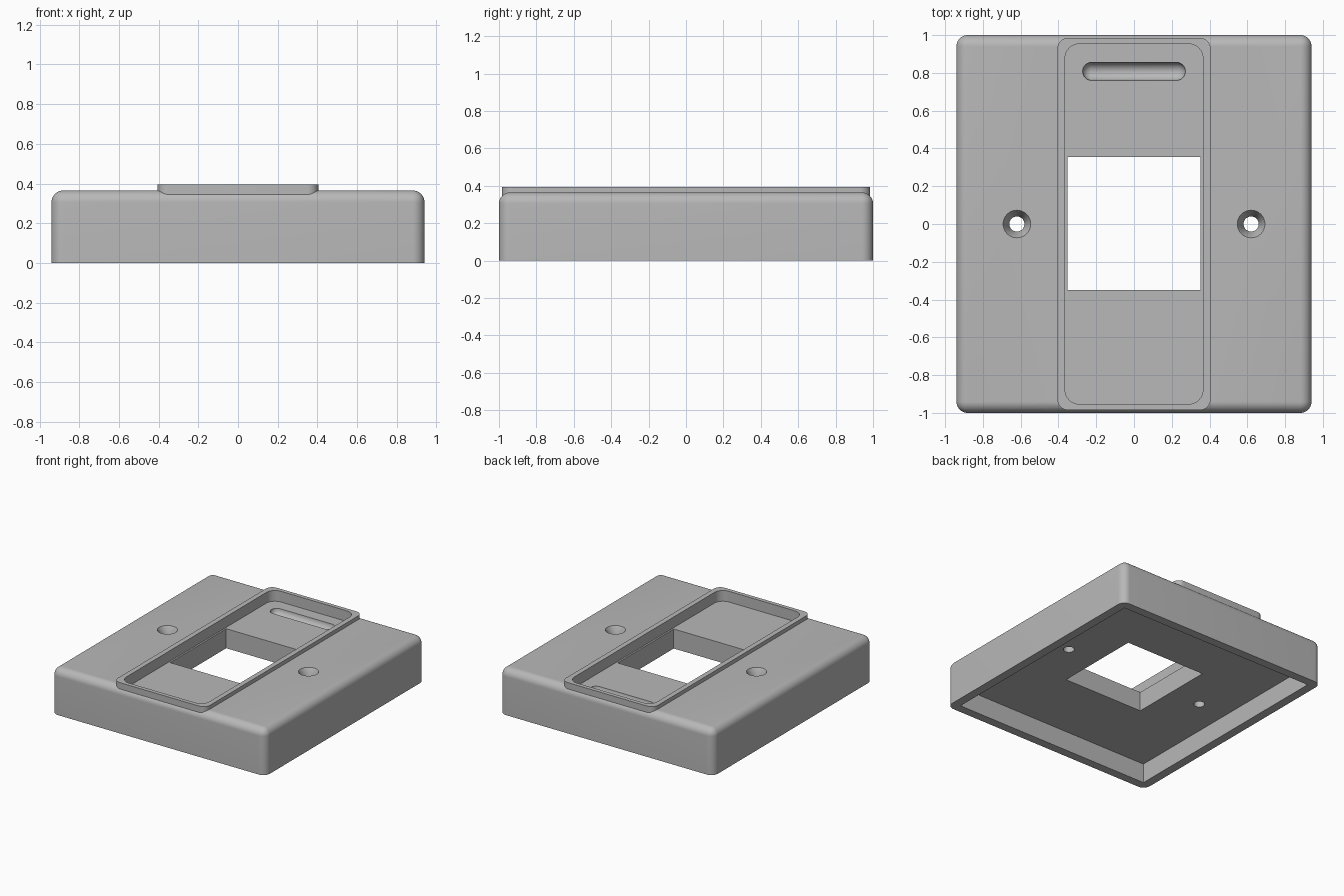
import bpy, bmesh, math
from mathutils import Matrix, Vector

cube = bpy.data.objects.get("Cube")
if cube:
    bpy.data.objects.remove(cube, do_unlink=True)

grey = bpy.data.materials.new("matte grey")
grey.use_nodes = True
colour = (0.48, 0.48, 0.48, 1)
grey.diffuse_color = colour
grey.node_tree.nodes["Principled BSDF"].inputs["Base Color"].default_value = colour


def finish(name, bm):
    bmesh.ops.recalc_face_normals(bm, faces=bm.faces)
    mesh = bpy.data.meshes.new(name)
    bm.to_mesh(mesh)
    bm.free()
    mesh.materials.append(grey)
    obj = bpy.data.objects.new(name, mesh)
    bpy.context.collection.objects.link(obj)
    return obj


def box(name, half_x, half_y, z0, z1, radius=0, round_top=False, y=0):
    """Box with optionally rounded upright corners and top rim."""
    bm = bmesh.new()
    size = Matrix.Diagonal((2 * half_x, 2 * half_y, z1 - z0, 1))
    bmesh.ops.create_cube(bm, size=1, matrix=Matrix.Translation((0, y, (z0 + z1) / 2)) @ size)
    if radius:
        def rounded(e):
            a, b = (v.co.z for v in e.verts)
            return abs(a - b) > 1e-4 or (round_top and min(a, b) > z1 - 1e-4)
        bmesh.ops.bevel(bm, geom=[e for e in bm.edges if rounded(e)], offset=radius,
                        segments=10, profile=0.5, affect='EDGES')
    return finish(name, bm)


def cone(name, x, r0, r1, z0, z1):
    bm = bmesh.new()
    bmesh.ops.create_cone(bm, cap_ends=True, segments=48, radius1=r0, radius2=r1,
                          depth=z1 - z0, matrix=Matrix.Translation((x, 0, (z0 + z1) / 2)))
    return finish(name, bm)


def capsule(name, centre, half_length, radius):
    """Sphere split across its middle and stretched along x."""
    bm = bmesh.new()
    bmesh.ops.create_uvsphere(bm, u_segments=32, v_segments=15, radius=radius,
                              matrix=Matrix.Rotation(math.pi / 2, 4, 'Y'))
    for v in bm.verts:
        v.co.x += math.copysign(half_length - radius, v.co.x)
        v.co += Vector(centre)
    return finish(name, bm)


def combine(target, tool, operation):
    mod = target.modifiers.new(tool.name, 'BOOLEAN')
    mod.operation, mod.solver, mod.object = operation, 'EXACT', tool
    bpy.context.view_layer.objects.active = target
    bpy.ops.object.modifier_apply(modifier=mod.name)
    bpy.data.objects.remove(tool, do_unlink=True)


TOP, CEILING, FLOOR, RIM = 0.365, 0.155, 0.31, 0.395

# Rounded housing with the raised tray frame on top
plate = box("cover_plate", 0.94, 1.0, 0, TOP, 0.06, True)
combine(plate, box("tray_frame", 0.405, 0.985, 0.2, RIM, 0.055), 'UNION')

# Hollow underside, tray recess and square window
combine(plate, box("underside_cavity", 0.87, 0.93, -0.1, CEILING), 'DIFFERENCE')
combine(plate, box("tray_recess", 0.365, 0.953, FLOOR, 0.6, 0.075), 'DIFFERENCE')
combine(plate, box("window", 0.352, 0.352, 0.05, 0.5, y=0.003), 'DIFFERENCE')

# Round-bottomed groove in the tray floor
combine(plate, capsule("groove", (0, 0.808, FLOOR), 0.272, 0.048), 'DIFFERENCE')

# Countersunk screw holes
for side in (-1, 1):
    combine(plate, cone("screw_hole", side * 0.62, 0.04, 0.04, 0.1, 0.5), 'DIFFERENCE')
    combine(plate, cone("countersink", side * 0.62, 0.04, 0.084, TOP - 0.06, TOP + 0.02), 'DIFFERENCE')

# Smooth fillets, crisp edges
bpy.ops.object.select_all(action='DESELECT')
plate.select_set(True)
bpy.context.view_layer.objects.active = plate
bpy.ops.object.shade_smooth_by_angle(angle=math.radians(30))
